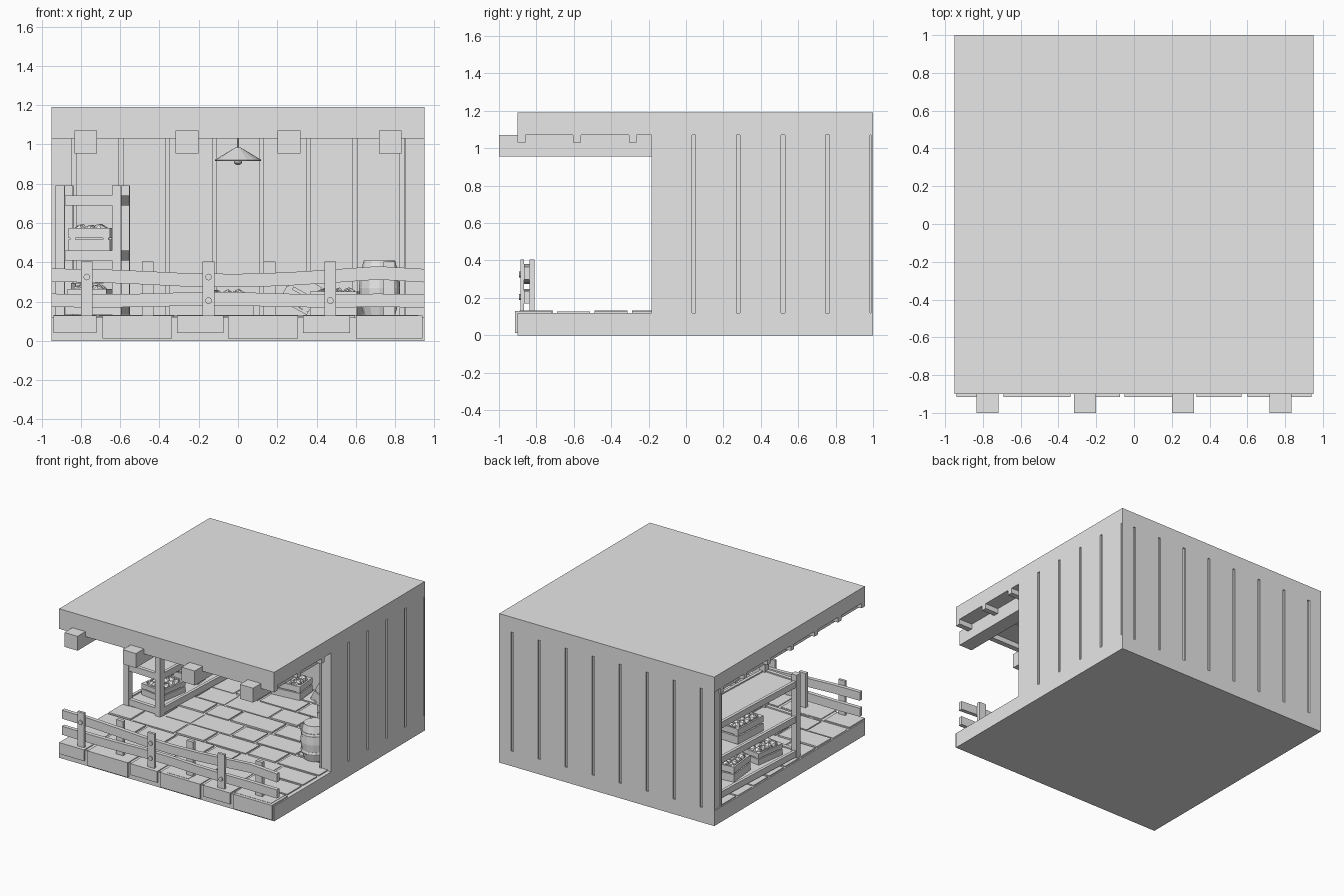
import bpy, bmesh, math, random
from mathutils import Matrix, Vector

random.seed(4)
cube = bpy.data.objects.get("Cube")
if cube:
    bpy.data.objects.remove(cube)

grey = bpy.data.materials.new("plain_grey")
grey.use_nodes = True
tone = (0.8, 0.8, 0.8, 1)
grey.diffuse_color = tone
grey.node_tree.nodes["Principled BSDF"].inputs["Base Color"].default_value = tone


def finish(name, bm, matrix=Matrix()):
    bmesh.ops.recalc_face_normals(bm, faces=bm.faces)
    mesh = bpy.data.meshes.new(name)
    bm.to_mesh(mesh)
    bm.free()
    mesh.materials.append(grey)
    ob = bpy.data.objects.new(name, mesh)
    ob.matrix_world = matrix
    bpy.context.collection.objects.link(ob)
    return ob


def add_box(bm, x0, x1, y0, y1, z0, z1):
    place = Matrix.Translation(((x0 + x1) / 2, (y0 + y1) / 2, (z0 + z1) / 2))
    size = Matrix.Diagonal((x1 - x0, y1 - y0, z1 - z0, 1))
    bmesh.ops.create_cube(bm, size=1, matrix=place @ size)


def boxes(name, items, matrix=Matrix()):
    bm = bmesh.new()
    for item in items:
        add_box(bm, *item)
    return finish(name, bm, matrix)


def lathe(name, profile, sides, location):
    bm = bmesh.new()
    rings = []
    for r, z in profile:
        rings.append([bm.verts.new((r * math.cos(a), r * math.sin(a), z))
                      for a in (2 * math.pi * i / sides for i in range(sides))])
    for low, high in zip(rings, rings[1:]):
        for i in range(sides):
            j = (i + 1) % sides
            bm.faces.new((low[i], low[j], high[j], high[i]))
    bm.faces.new(rings[0])
    bm.faces.new(rings[-1])
    return finish(name, bm, Matrix.Translation(location))


# Floor slab, roof slab
boxes("floor_slab", [(-.95, .95, -.9, 1, 0, .12)])
boxes("roof_slab", [(-.95, .95, -.9, 1, 1.07, 1.19)])

# Roof battens across, and four long beams poking out of the front
boxes("roof_battens", [(-.95, .95 if y < -.2 else .9, y, y + .042, 1.03, 1.08)
                       for y in (-.9 + .297 * k for k in range(7))])
boxes("roof_beams", [(x - .058, x + .058, -1, .92, .955, 1.07)
                     for x in (-.775, -.26, .26, .775)])

# Walls: a recessed core faced with planks on both sides
boxes("wall_core", [(-.94, .938, .912, .988, .1, 1.08),
                    (.862, .938, -.18, .988, .1, 1.08)])
step, gap, skin = .2384, .01, .012
edges = [-.95] + [(k - 3.5) * step for k in range(8)] + [.95]
back = []
for a, b in zip(edges, edges[1:]):
    a = a + gap if a > -.95 else a
    b = b - gap if b < .95 else b
    back += [(a, b, .988, 1, .12, 1.07), (a, min(b, .88), .9, .912, .12, 1.07)]
boxes("back_wall_planks", back)
side = []
for k in range(5):
    y = -.197 + k * step
    a, b = max(y + gap, -.185), y + step - gap
    side += [(.938, .95, a, b, .12, 1.07), (.85, .862, a, min(b, .91), .12, 1.07)]
boxes("side_wall_planks", side)

# Paving slabs in staggered rows
paving = []
rows = 9
depth = 1.8 / rows
for r in range(rows):
    y = -.9 + r * depth
    x, wide = -.94, r % 2 == 0
    while x < .9:
        width = (.36 if wide else .24) + random.uniform(-.03, .03)
        end = min(x + width, .94)
        if end > .8:
            end = .94
        paving.append((x, end - .022, y + .01, y + depth - .012, .1,
                       random.choice((.124, .128, .132))))
        x, wide = end, not wide
boxes("floor_paving", paving)

# Stones facing the front edge
starts = (-.94, -.69, -.31, -.05, .33, .6)
ends = (-.72, -.335, -.075, .305, .57, .94)
boxes("front_edge_stones", [(a, b, -.915, -.72, .04 if i % 2 == 0 else .012, .13)
                            for i, (a, b) in enumerate(zip(starts, ends))])

# Fence posts alternate between the two sides of the rails
boxes("fence_front_posts", [(x - .03, x + .03, -.885, -.865, .12, .405)
                            for x in (-.77, -.15, .47)])
boxes("fence_rear_posts", [(x - .03, x + .03, -.837, -.81, .12, .405)
                           for x in (-.46, .16, .77)])


# Crooked fence rails
def rail(name, heights, thick):
    bm = bmesh.new()
    previous = None
    n = len(heights) - 1
    for i, z in enumerate(heights):
        x = -.95 + 1.9 * i / n
        ring = [bm.verts.new((x, y, z + dz)) for y, dz in
                ((-.867, 0), (-.836, 0), (-.836, thick), (-.867, thick))]
        if previous:
            for k in range(4):
                j = (k + 1) % 4
                bm.faces.new((previous[k], previous[j], ring[j], ring[k]))
        if i in (0, n):
            bm.faces.new(ring)
        previous = ring
    finish(name, bm)


rail("fence_upper_rail", (.30, .297, .287, .275, .273, .28, .295, .312, .298), .068)
rail("fence_lower_rail", (.172, .17, .172, .18, .18, .172, .17, .172, .17), .068)

# Fence bolts
bm = bmesh.new()
for x, z in ((-.77, .325), (-.15, .325), (-.15, .205), (.47, .205)):
    bmesh.ops.create_cone(bm, cap_ends=True, segments=10, radius1=.017, radius2=.017, depth=.02,
                          matrix=Matrix.Translation((x, -.884, z)) @ Matrix.Rotation(math.pi / 2, 4, "X"))
finish("fence_bolts", bm)

# Shelf rack, standing slightly askew
rack = Matrix.Translation((-.74, .375, .125)) @ Matrix.Rotation(-.045, 4, "Z")
w, l = .168, .5
boxes("rack_posts", [(x - .024, x + .024, y - .024, y + .024, 0, .665)
                     for x in (-w + .024, w - .024) for y in (-l + .024, l - .024)], rack)
shelves = []
for z in (.01, .285, .565):
    shelves += [(-w + .03, w - .03, -l + .03, l - .03, z + .015, z + .04)]
    shelves += [(x - .012, x + .012, -l + .01, l - .01, z, z + .05) for x in (-w + .018, w - .018)]
    shelves += [(-w + .04, w - .04, y - .015, y + .015, z, z + .05) for y in (-l + .02, l - .02)]
boxes("rack_shelves", shelves, rack)


# Open crates filled with produce
def crate(name, x, y, z, sx, sy, h, turn, tilt=0):
    place = (Matrix.Translation((x, y, z)) @ Matrix.Rotation(turn, 4, "Z")
             @ Matrix.Rotation(tilt, 4, "Y"))
    a, b, t = sx / 2, sy / 2, .014
    parts = [(-a, a, -b, b, 0, t)]
    for low, high in ((.1 * h, .5 * h), (.58 * h, h)):
        parts += [(s * (a - t / 2) - t / 2, s * (a - t / 2) + t / 2, -b, b, low, high) for s in (-1, 1)]
        parts += [(-a + t, a - t, s * (b - t / 2) - t / 2, s * (b - t / 2) + t / 2, low, high) for s in (-1, 1)]
    parts += [(s * (a - .02) - .014, s * (a - .02) + .014, q * (b - .02) - .014, q * (b - .02) + .014, 0, h)
              for s in (-1, 1) for q in (-1, 1)]
    parts.append((-a + t, a - t, -b + t, b - t, t, .7 * h))
    boxes(name, parts, place)
    if tilt:
        return
    bm = bmesh.new()
    for i in range(3):
        for j in range(4):
            spot = Vector(((i - 1) * sx * .24, (j - 1.5) * sy * .21, .85 * h + random.uniform(-.01, .01)))
            bmesh.ops.create_icosphere(bm, subdivisions=1, radius=.034, matrix=Matrix.Translation(spot)
                                       @ Matrix.Rotation(random.random(), 4, "X"))
    finish(name + "_produce", bm, place)


crate("shelf_crate", -.75, .4, .455, .21, .3, .12, -.05)
crate("low_crate_rear", -.74, .5, .175, .2, .24, .12, .1)
crate("low_crate_front", -.75, .13, .175, .2, .25, .09, -.15)
crate("floor_crate_back", -.05, .75, .13, .24, .18, .11, .1)
crate("floor_crate_side", .5, .6, .13, .24, .28, .12, -.1)
crate("leaning_crate", .28, .72, .17, .16, .22, .16, 0, .5)

# Barrel with hoops
profile = [(.08, 0), (.098, .07), (.104, .14), (.098, .21), (.08, .28)]
lathe("barrel", profile, 12, (.72, -.06, .13))
for i, z in enumerate((.055, .2)):
    lathe("barrel_hoop_%d" % (i + 1), [(.1, z), (.104, z + .012), (.1, z + .025)], 12, (.72, -.06, .13))

# Hanging lamp
lathe("lamp_shade", [(.115, .915), (.118, .922), (.012, .985)], 16, (0, .3, 0))
lathe("lamp_cord", [(.006, .98), (.006, 1.08)], 8, (0, .3, 0))
lathe("lamp_bulb", [(.008, .895), (.02, .905), (.018, .925)], 10, (0, .3, 0))
